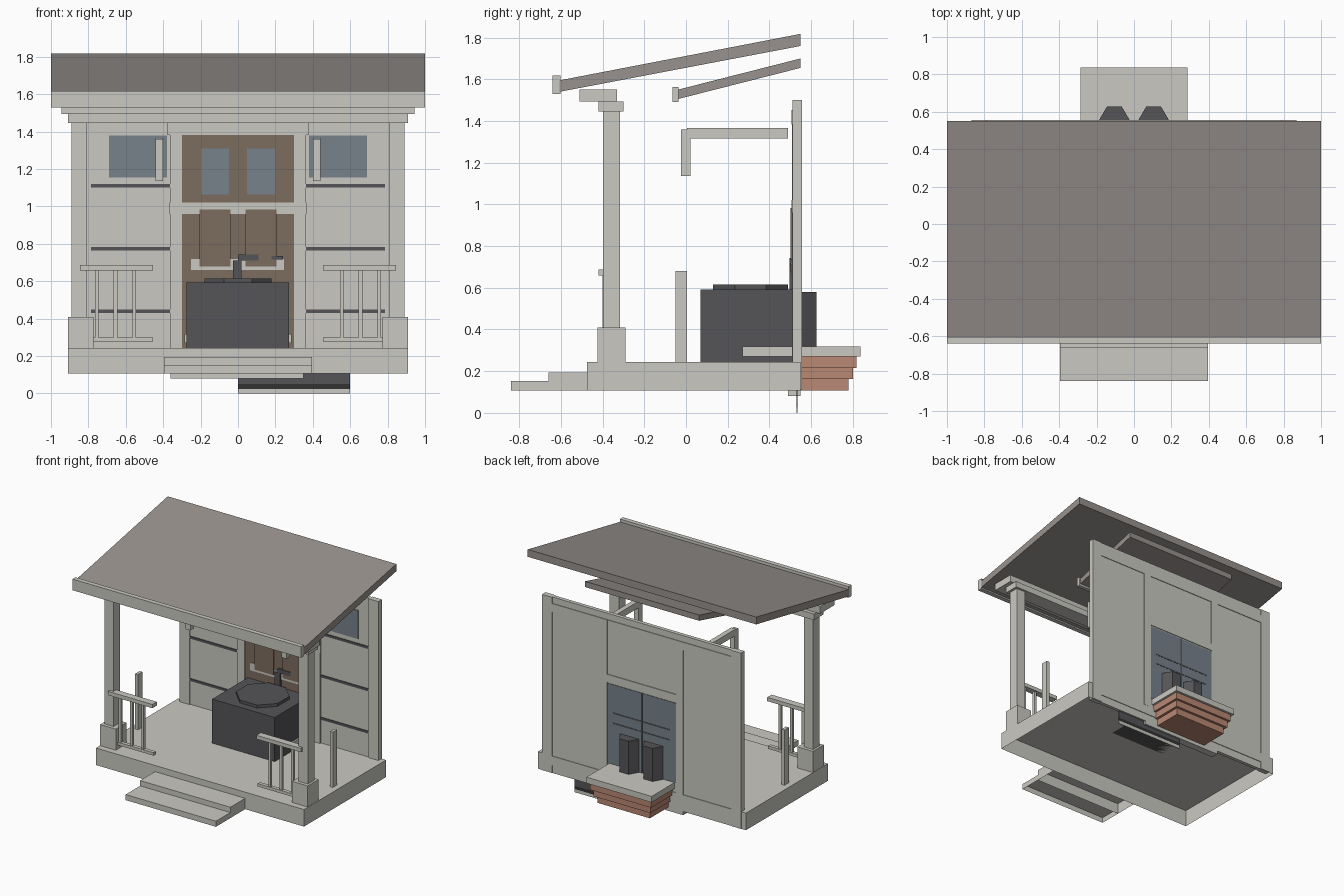
import bpy, bmesh, math
from mathutils import Vector

if "Cube" in bpy.data.objects:
    bpy.data.objects.remove(bpy.data.objects["Cube"])


def material(name, hex_code):
    rgb = [int(hex_code[i:i + 2], 16) / 255 for i in (0, 2, 4)]
    color = [((c + 0.055) / 1.055) ** 2.4 for c in rgb] + [1.0]
    mat = bpy.data.materials.new(name)
    mat.use_nodes = True
    mat.diffuse_color = color
    mat.node_tree.nodes["Principled BSDF"].inputs["Base Color"].default_value = color
    return mat


PAINT = material("pale_paint", "cac9c2")
ROOF = material("roof_grey", "98928e")
DARK = material("charcoal", "555558")
BLACK = material("near_black", "323234")
WOOD = material("door_brown", "7c6d5f")
GLASS = material("window_blue", "77828b")
BRICK = material("brick_red", "b98873")


def finish(name, bm, mat):
    bmesh.ops.recalc_face_normals(bm, faces=bm.faces)
    mesh = bpy.data.meshes.new(name)
    bm.to_mesh(mesh)
    bm.free()
    mesh.materials.append(mat)
    obj = bpy.data.objects.new(name, mesh)
    bpy.context.collection.objects.link(obj)
    return obj


def box(name, x, y, z, mat=PAINT, open_bottom=False):
    """Box from (min, max) ranges."""
    bm = bmesh.new()
    bmesh.ops.create_cube(bm, size=1)
    for v in bm.verts:
        v.co = Vector([r[0] if c < 0 else r[1] for c, r in zip(v.co, (x, y, z))])
    if open_bottom:
        low = [f for f in bm.faces if f.calc_center_median().z < z[0] + 0.001]
        bmesh.ops.delete(bm, geom=low, context='FACES_ONLY')
    return finish(name, bm, mat)


def pair(name, x, y, z, mat=PAINT):
    """Same box on the left (+x) and mirrored on the right."""
    box("left_" + name, x, y, z, mat)
    box("right_" + name, (-x[1], -x[0]), y, z, mat)


def prism(name, points, axis, lo, hi, mat):
    """Extrude a 2D outline along x or z."""
    def place(p, t):
        return (t, p[0], p[1]) if axis == 'x' else (p[0], p[1], t)
    bm = bmesh.new()
    face = bm.faces.new([bm.verts.new(place(p, lo)) for p in points])
    new = bmesh.ops.extrude_face_region(bm, geom=[face])["geom"]
    for v in new:
        if isinstance(v, bmesh.types.BMVert):
            v.co["xyz".index(axis)] = hi
    return finish(name, bm, mat)


# Porch floor and steps
box("porch_deck", (-0.91, 0.91), (-0.475, 0.55), (0.108, 0.243), open_bottom=True)
box("upper_step", (-0.395, 0.395), (-0.66, -0.475), (0.108, 0.194), open_bottom=True)
box("lower_step", (-0.395, 0.395), (-0.84, -0.66), (0.108, 0.152), open_bottom=True)
box("sill_under_deck", (-0.36, 0.35), (0.49, 0.55), (0.08, 0.108))

# Hanging vent plate under the back edge
box("vent_plate", (0, 0.6), (0.53, 0.536), (0.05, 0.108), DARK)
box("vent_gap", (0, 0.6), (0.53, 0.536), (0.025, 0.05), BLACK)
box("vent_lip", (0, 0.6), (0.53, 0.536), (0, 0.025))

# Columns, beams and railings
pair("column_base", (0.772, 0.908), (-0.425, -0.29), (0.243, 0.41))
pair("column_shaft", (0.81, 0.89), (-0.398, -0.317), (0.41, 1.445))
box("lower_beam", (-0.91, 0.91), (-0.42, -0.30), (1.445, 1.493))
box("upper_beam", (-0.943, 0.943), (-0.51, -0.33), (1.493, 1.55))
pair("top_rail", (0.455, 0.845), (-0.42, -0.365), (0.658, 0.688))
pair("bottom_rail", (0.455, 0.785), (-0.405, -0.375), (0.277, 0.30))
for i, x in enumerate((0.555, 0.655, 0.755)):
    pair(f"baluster_{i + 1}", (x - 0.01, x + 0.01), (-0.40, -0.38), (0.30, 0.658))
pair("side_post", (0.84, 0.865), (-0.05, 0.005), (0.243, 0.68))

# Roofs with fascia boards
prism("main_roof", [(-0.607, 1.54), (0.55, 1.76), (0.55, 1.818), (-0.607, 1.595)],
      'x', -1, 1, ROOF)
box("main_fascia", (-1, 1), (-0.64, -0.603), (1.53, 1.618))
prism("small_roof", [(-0.04, 1.505), (0.55, 1.655), (0.55, 1.70), (-0.04, 1.55)],
      'x', -0.5, 0.5, ROOF)
box("small_fascia", (-0.51, 0.51), (-0.065, -0.035), (1.49, 1.562))

# Back wall with boards and stripes
FRONT = (0.510, 0.521)
box("back_wall", (-0.86, 0.86), (0.52, 0.55), (0.11, 1.50))
pair("corner_board", (0.785, 0.87), (0.512, 0.556), (0.11, 1.50))
pair("door_jamb", (0.30, 0.363), (0.508, 0.556), (0.243, 1.45))
box("door_header", (-0.378, 0.378), (0.506, 0.521), (1.383, 1.453))
box("back_top_board", (-0.87, 0.87), (0.549, 0.555), (1.385, 1.45))
box("back_bottom_board", (-0.87, 0.87), (0.549, 0.555), (0.17, 0.243))
for i, z in enumerate((0.43, 0.765, 1.10)):
    pair(f"wall_stripe_{i + 1}", (0.363, 0.785), (0.514, 0.521), (z, z + 0.019), DARK)
pair("side_window", (0.38, 0.69), (0.514, 0.521), (1.155, 1.38), GLASS)

# Door and its panels
box("door_leaf", (-0.30, 0.30), (0.514, 0.521), (0.243, 1.383), WOOD)
pair("door_glass", (0.047, 0.197), (0.509, 0.515), (1.065, 1.31), GLASS)
box("door_rail", (-0.365, 0.365), (0.507, 0.515), (0.96, 1.02))
box("door_shelf", (-0.25, 0.245), (0.507, 0.515), (0.66, 0.72))
pair("door_panel", (0.04, 0.205), (0.501, 0.508), (0.678, 0.983), WOOD)

# Rear window
box("rear_window", (-0.30, 0.30), (0.549, 0.554), (0.32, 0.95), GLASS)
box("rear_window_head", (-0.365, 0.365), (0.549, 0.556), (0.96, 1.02))
box("rear_mullion", (-0.006, 0.006), (0.553, 0.556), (0.32, 0.95), DARK)
for z in (0.64, 0.72):
    box("rear_sash_bar", (-0.25, 0.25), (0.553, 0.556), (z, z + 0.01), DARK)

# Brackets reaching out from the wall
pair("bracket_arm", (0.40, 0.44), (0.005, 0.49), (1.315, 1.367))
pair("bracket_drop", (0.40, 0.44), (-0.025, 0.022), (1.137, 1.36))

# Stove block with lid and handle
box("stove_block", (-0.275, 0.272), (0.07, 0.52), (0.243, 0.592), DARK)
lid = [(0.195 * math.cos(math.radians(22.5 + 45 * i)),
        0.31 + 0.195 * math.sin(math.radians(22.5 + 45 * i))) for i in range(8)]
prism("stove_lid", lid, 'z', 0.592, 0.615, DARK)
box("handle_post", (-0.028, 0.02), (0.496, 0.514), (0.592, 0.71), DARK)
box("handle_bar", (0, 0.11), (0.496, 0.514), (0.71, 0.743), DARK)
box("handle_knob", (0.18, 0.24), (0.496, 0.514), (0.715, 0.735), DARK)

# Rear hearth: slab on stepped brick, with two flues
box("hearth_slab", (-0.285, 0.285), (0.27, 0.837), (0.27, 0.318))
for i, (half, back) in enumerate(((0.23, 0.78), (0.25, 0.80), (0.268, 0.818))):
    z = 0.108 + 0.054 * i
    box(f"brick_course_{i + 1}", (-half, half), (0.545, back), (z, z + 0.054), BRICK)
for side, name in ((1, "left_flue"), (-1, "right_flue")):
    outline = [(side * x, y) for x, y in
               ((0.02, 0.55), (0.19, 0.55), (0.145, 0.627), (0.065, 0.627))]
    prism(name, outline, 'z', 0.318, 0.58, DARK)
